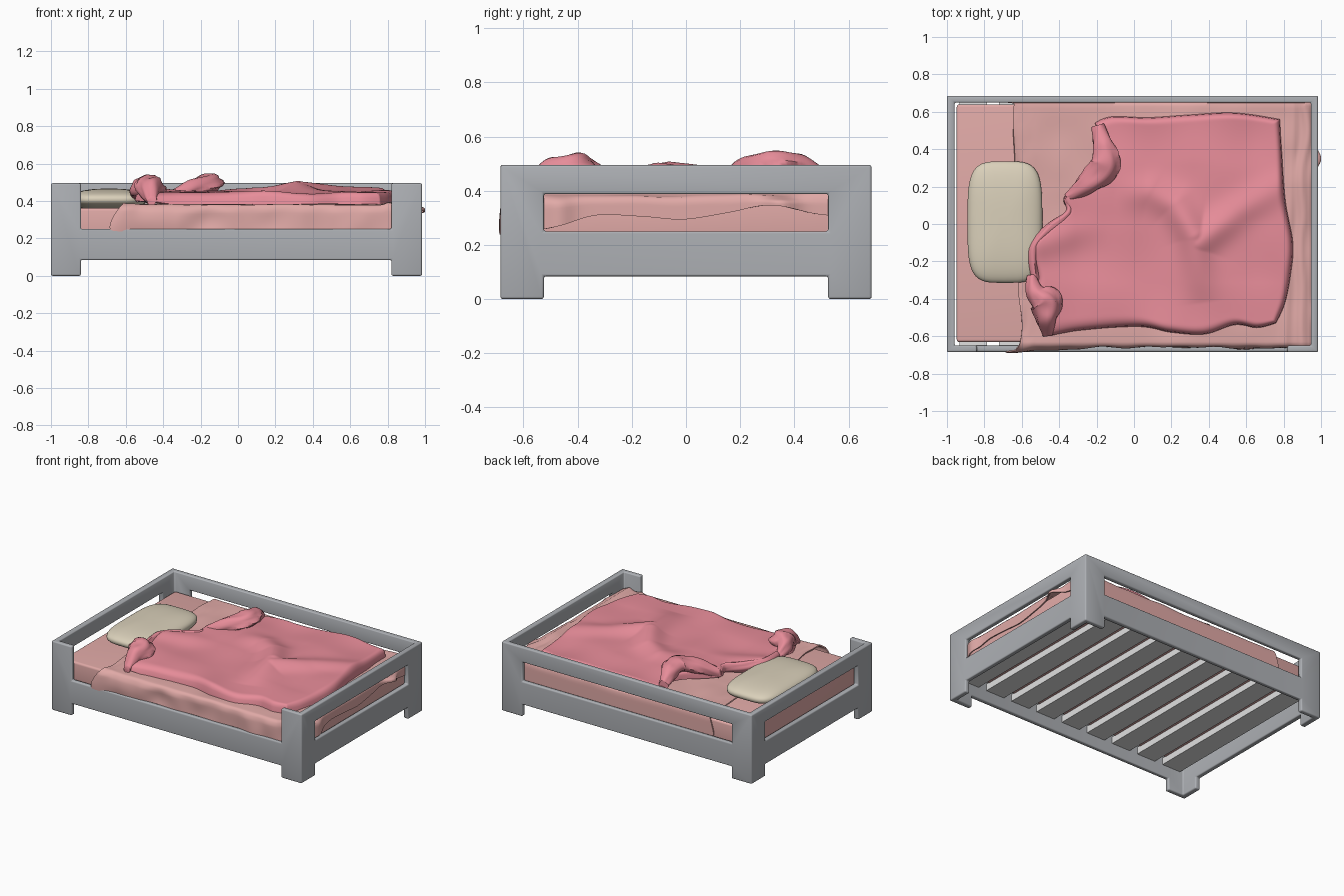
import bpy, bmesh, math
from mathutils import Vector, noise

if "Cube" in bpy.data.objects:
    bpy.data.objects.remove(bpy.data.objects["Cube"])


def mat(name, col):
    m = bpy.data.materials.new(name)
    m.diffuse_color = (*col, 1)
    m.use_nodes = True
    m.node_tree.nodes["Principled BSDF"].inputs["Base Color"].default_value = m.diffuse_color
    return m


GREY = mat("grey_frame", (0.42, 0.435, 0.46))
SLAT = mat("light_grey_slats", (0.75, 0.75, 0.75))
SHEET = mat("pale_pink_linen", (0.75, 0.40, 0.385))
BLANKET = mat("rose_blanket", (0.80, 0.265, 0.32))
CREAM = mat("cream_pillow", (0.70, 0.63, 0.49))


def obj(name, verts, faces, m):
    me = bpy.data.meshes.new(name)
    me.from_pydata(verts, [], faces)
    me.materials.append(m)
    o = bpy.data.objects.new(name, me)
    bpy.context.collection.objects.link(o)
    bm = bmesh.new()
    bm.from_mesh(me)
    bmesh.ops.recalc_face_normals(bm, faces=bm.faces)
    bm.to_mesh(me)
    bm.free()
    return o


def box(name, lo, hi, m):
    v = [(x, y, z) for x in (lo[0], hi[0]) for y in (lo[1], hi[1]) for z in (lo[2], hi[2])]
    f = [(0, 1, 3, 2), (4, 6, 7, 5), (0, 4, 5, 1), (2, 3, 7, 6), (0, 2, 6, 4), (1, 5, 7, 3)]
    return obj(name, v, f, m)


def bake(o):
    dg = bpy.context.evaluated_depsgraph_get()
    me = bpy.data.meshes.new_from_object(o.evaluated_get(dg))
    o.modifiers.clear()
    o.data = me


def bevel(o, w, seg=3):
    b = o.modifiers.new("bevel", 'BEVEL')
    b.width, b.segments, b.limit_method = w, seg, 'ANGLE'
    bake(o)


def smooth(o, angle=40):
    bpy.ops.object.select_all(action='DESELECT')
    o.select_set(True)
    bpy.context.view_layer.objects.active = o
    bpy.ops.object.shade_smooth_by_angle(angle=math.radians(angle))


def grid_faces(nu, nv):
    return [(i * nv + j, (i + 1) * nv + j, (i + 1) * nv + j + 1, i * nv + j + 1)
            for i in range(nu - 1) for j in range(nv - 1)]


def spline(pts, t):
    """Catmull-Rom point at t in 0..1, any dimension."""
    n = len(pts) - 1
    i = min(int(t * n), n - 1)
    f = t * n - i
    p = [pts[max(0, min(n, i + k))] for k in (-1, 0, 1, 2)]
    return [0.5 * (2 * b + (c - a) * f + (2 * a - 5 * b + 4 * c - d) * f * f
                   + (3 * b - a - 3 * c + d) * f ** 3) for a, b, c, d in zip(*p)]


def wob(x, y, s, seed=0.0):
    return noise.noise(Vector((x * s, y * s, seed)))


def bump(d, w):
    return math.exp(-(d / w) ** 2)


# Frame: one shell cut with leg notches, windows and an open front
frame = box("bed_frame", (-1, -0.685, 0), (0.984, 0.685, 0.495), GREY)
cuts = [
    ((-0.96, -0.65, -1), (0.946, 0.65, 1)),           # inside
    ((-0.84, -1, -1), (0.82, 1, 0.085)),              # leg gaps, long sides
    ((-2, -0.525, -1), (2, 0.525, 0.084)),            # leg gaps, ends
    ((-0.84, -1, 0.25), (0.82, -0.6, 1)),             # open front
    ((-0.84, 0.6, 0.25), (0.82, 1, 0.388)),           # back window
    ((-2, -0.525, 0.25), (2, 0.525, 0.388)),          # end windows
]
for lo, hi in cuts:
    c = box("cutter", lo, hi, GREY)
    c.hide_render = True
    b = frame.modifiers.new("cut", 'BOOLEAN')
    b.operation, b.solver, b.object = 'DIFFERENCE', 'EXACT', c
    bake(frame)
    bpy.data.objects.remove(c)
bevel(frame, 0.009)
smooth(frame)

# Slats under the mattress
for i in range(9):
    x = -0.86 + i * 0.2125
    box(f"slat_{i + 1}", (x - 0.074, -0.655, 0.165), (x + 0.074, 0.655, 0.215), SLAT)

# Mattress
mattress = box("mattress", (-0.948, -0.632, 0.21), (0.938, 0.64, 0.362), SHEET)
bevel(mattress, 0.015, 4)
smooth(mattress)

# Sheet draped over front, back and foot end
NS, NT = 120, 110
hang = [(0.14,), (0.12,), (0.07,), (0.075,), (0.09,), (0.06,), (0.035,), (0.07,), (0.08,)]
verts = []
for i in range(NS):
    for j in range(NT):
        s = -0.62 + 1.68 * i / (NS - 1)
        t = -0.79 + 1.58 * j / (NT - 1)
        dx, dy = max(0, s - 0.945), max(0, abs(t) - 0.645)
        x, y = min(s, 0.945), max(-0.645, min(0.645, t))
        dx *= spline(hang, max(0, min(1, (y + 0.645) / 1.29)))[0] / 0.115
        drop = max(dx, dy)
        edge = bump(s + 0.62, 0.07)
        z = 0.379 - drop + 0.01 * wob(s, t, 5, 3) + 0.02 * edge * abs(wob(s * 5, t, 5, 8))
        # creases across the foot end
        z += 0.018 * bump(s - 0.9 - 0.05 * wob(0, t, 3), 0.02) + 0.012 * bump(s - 0.83 - 0.04 * t, 0.02)
        # uneven head edge, flaring where it hangs
        x += edge * (0.07 * wob(0, t, 3, 5) - 0.04 * bump(t - 0.5, 0.2) - 0.5 * min(drop, 0.12))
        if dx > 0:
            x += min(1, dx / 0.02) * (0.008 + 0.045 * bump(t - 0.35, 0.06) + 0.025 * bump(t + 0.47, 0.05))
        if dy > 0:
            k = min(1, dy / 0.03)
            if t < 0:
                y -= k * (0.013 + 0.022 * wob(s, dy, 6, 1) + 0.025 * bump(s + 0.6, 0.06))
            else:
                y += k * 0.005
        verts.append((x, y, z))
sheet = obj("sheet", verts, grid_faces(NS, NT), SHEET)
sm = sheet.modifiers.new("soften", 'SMOOTH')
sm.iterations = 2
so = sheet.modifiers.new("thickness", 'SOLIDIFY')
so.thickness, so.offset = 0.008, 0
bake(sheet)
smooth(sheet, 60)

# Pillow: flattened super-ellipsoid
NU, NV = 48, 24
pw = lambda a, e: math.copysign(abs(a) ** e, a)
verts = []
for i in range(NU + 1):
    a = 2 * math.pi * i / NU
    for j in range(NV + 1):
        b = math.pi * (j / NV - 0.5)
        r = pw(max(math.cos(b), 0), 0.75)
        verts.append((-0.69 + 0.2 * r * pw(math.cos(a), 0.5),
                      0.01 + 0.325 * r * pw(math.sin(a), 0.5),
                      0.408 + 0.058 * pw(math.sin(b), 0.85)))
pillow = obj("pillow", verts, grid_faces(NU + 1, NV + 1), CREAM)
w = pillow.modifiers.new("weld", 'WELD')
w.merge_threshold = 0.0005
bake(pillow)
smooth(pillow, 70)

# Blanket: patch between four edge curves with soft ridges
left = [(-0.46, -0.6), (-0.55, -0.42), (-0.52, -0.29), (-0.56, -0.13), (-0.48, -0.04),
        (-0.36, 0.06), (-0.37, 0.15), (-0.21, 0.32), (-0.16, 0.43), (-0.21, 0.54)]
right = [(0.76, -0.53), (0.81, -0.42), (0.84, -0.26), (0.85, -0.1), (0.81, 0.13), (0.79, 0.4), (0.78, 0.56)]
front = [(-0.46, -0.6), (-0.29, -0.57), (0.03, -0.55), (0.2, -0.58), (0.38, -0.59), (0.54, -0.54), (0.66, -0.555), (0.76, -0.53)]
back = [(-0.21, 0.54), (-0.12, 0.575), (0.08, 0.57), (0.3, 0.585), (0.54, 0.595), (0.78, 0.56)]
# ridge: start, end, height at start and end
ridges = [((-0.1, 0.16), (0.1, 0.17), 0.0, 0.03), ((0.1, 0.17), (0.22, 0.1), 0.03, 0.045),
          ((0.22, 0.1), (0.32, -0.06), 0.045, 0.06), ((0.32, -0.06), (0.37, -0.42), 0.06, 0.0),
          ((0.78, 0.2), (0.55, 0.06), 0.02, 0.035), ((0.55, 0.06), (0.34, -0.1), 0.035, 0.055),
          ((-0.5, -0.1), (-0.15, 0.0), 0.03, 0.0)]


def ridge(x, y):
    h = 0
    p = Vector((x, y))
    for a, b, h0, h1 in ridges:
        a, b = Vector(a), Vector(b)
        k = max(0, min(1, (p - a).dot(b - a) / (b - a).length_squared))
        h = max(h, (h0 + (h1 - h0) * k) * bump((p - a.lerp(b, k)).length, 0.085))
    return h


N = 120
verts = []
for i in range(N):
    u = i / (N - 1)
    f, k = Vector(spline(front, u)), Vector(spline(back, u))
    for j in range(N):
        v = j / (N - 1)
        l, r = Vector(spline(left, v)), Vector(spline(right, v))
        bil = (Vector(left[0]).lerp(Vector(right[0]), u)).lerp(Vector(left[-1]).lerp(Vector(right[-1]), u), v)
        p = l.lerp(r, u) + f.lerp(k, v) - bil
        d = min(1, min(u, 1 - u, v, 1 - v) / 0.05)
        low = 0.378 + 0.02 * bump(u, 0.1) + 0.008 * wob(p.x, p.y, 4, 2)
        hi = 0.447 + 0.022 * wob(p.x, p.y, 3.2, 7) + ridge(p.x, p.y)
        verts.append((p.x, p.y, low + (hi - low) * math.sqrt(1 - (1 - d) ** 2)))
blanket = obj("blanket", verts, grid_faces(N, N), BLANKET)
if blanket.data.polygons[N * N // 2].normal.z < 0:
    blanket.data.flip_normals()
so = blanket.modifiers.new("thickness", 'SOLIDIFY')
so.thickness, so.offset = 0.02, -1
bake(blanket)
smooth(blanket, 70)


# Turned-back folds: tapering crumpled tubes (x, y, z, half width, half height)
def fold(name, path, n=40, m=20):
    vs = []
    for i in range(n):
        t = i / (n - 1)
        x, y, z, rw, rh = spline(path, t)
        q, p = spline(path, min(1, t + 0.02)), spline(path, max(0, t - 0.02))
        d = Vector((q[0] - p[0], q[1] - p[1])).normalized()
        for j in range(m):
            a = 2 * math.pi * j / m
            c = 1 + 0.3 * wob(math.cos(a), math.sin(a) + 3 * t, 1.6, x)
            o = math.cos(a) * rw * c
            vs.append((x - d.y * o, y + d.x * o, z + math.sin(a) * rh * c))
    fs = [(i * m + j, (i + 1) * m + j, (i + 1) * m + (j + 1) % m, i * m + (j + 1) % m)
          for i in range(n - 1) for j in range(m)]
    fs += [tuple(range(m)), tuple(range((n - 1) * m, n * m))]
    smooth(obj(name, vs, fs, BLANKET), 60)


fold("back_fold", [(-0.19, 0.53, 0.435, 0.035, 0.03), (-0.165, 0.43, 0.48, 0.055, 0.05),
                   (-0.155, 0.31, 0.495, 0.075, 0.05), (-0.25, 0.21, 0.465, 0.06, 0.045),
                   (-0.36, 0.14, 0.42, 0.02, 0.035)])
fold("front_fold", [(-0.545, -0.27, 0.43, 0.025, 0.03), (-0.525, -0.36, 0.465, 0.05, 0.055),
                    (-0.47, -0.42, 0.475, 0.085, 0.06), (-0.465, -0.52, 0.45, 0.055, 0.055),
                    (-0.46, -0.6, 0.4, 0.025, 0.025)])
fold("rolled_edge", [(-0.53, -0.3, 0.425, 0.025, 0.03), (-0.54, -0.14, 0.435, 0.027, 0.035),
                     (-0.46, -0.03, 0.43, 0.025, 0.035), (-0.35, 0.06, 0.425, 0.022, 0.03),
                     (-0.36, 0.14, 0.42, 0.02, 0.025)])
